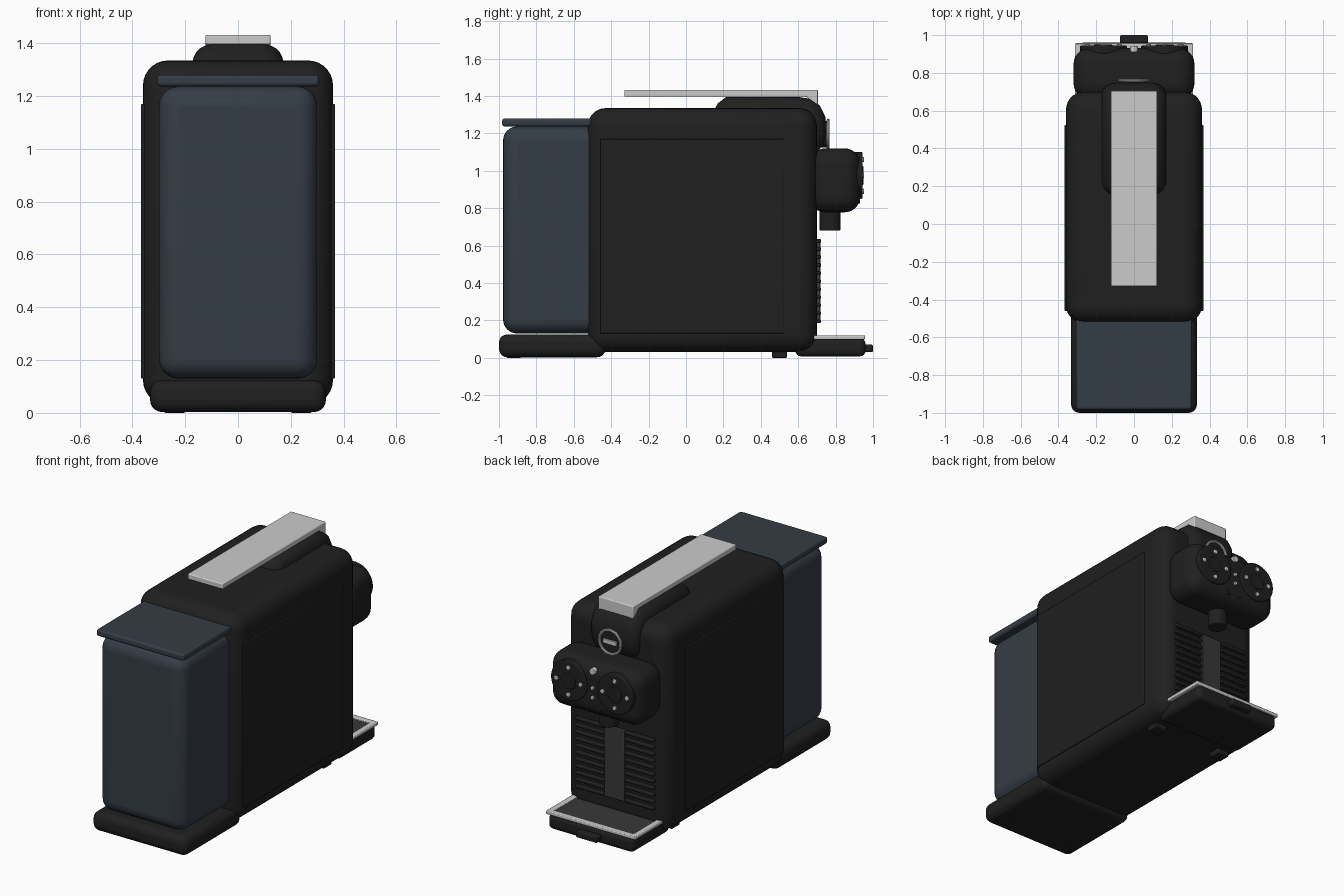
import bpy, bmesh, math

if "Cube" in bpy.data.objects:
    bpy.data.objects.remove(bpy.data.objects["Cube"])


def mat(name, c):
    m = bpy.data.materials.new(name)
    m.diffuse_color = (*c, 1)
    m.use_nodes = True
    m.node_tree.nodes["Principled BSDF"].inputs["Base Color"].default_value = m.diffuse_color
    return m


BLACK = mat("black_plastic", (0.014, 0.014, 0.014))
DARK = mat("dark_grey", (0.04, 0.04, 0.042))
TANK = mat("smoked_blue", (0.036, 0.046, 0.059))
SILVER = mat("silver", (0.58, 0.58, 0.58))


def finish(name, bm, m, bevel=0, seg=5):
    bmesh.ops.recalc_face_normals(bm, faces=bm.faces)
    me = bpy.data.meshes.new(name)
    bm.to_mesh(me)
    bm.free()
    me.materials.append(m)
    o = bpy.data.objects.new(name, me)
    bpy.context.collection.objects.link(o)
    if bevel:
        b = o.modifiers.new("round", 'BEVEL')
        b.width, b.segments, b.limit_method = bevel, seg, 'ANGLE'
    bpy.ops.object.select_all(action='DESELECT')
    o.select_set(True)
    bpy.context.view_layer.objects.active = o
    bpy.ops.object.shade_smooth_by_angle(angle=math.radians(35))
    return o


def box(name, x, y, z, m, bevel=0, seg=5):
    bm = bmesh.new()
    bmesh.ops.create_cube(bm, size=1)
    for v in bm.verts:
        v.co = [(r[0] + r[1]) / 2 + c * (r[1] - r[0]) for r, c in zip((x, y, z), v.co)]
    return finish(name, bm, m, bevel, seg)


def profile(name, pts, x, m, bevel=0, seg=3):
    """Side outline in (y, z), extruded across x."""
    bm = bmesh.new()
    f = bm.faces.new([bm.verts.new((x[0], *p)) for p in pts])
    g = bmesh.ops.extrude_face_region(bm, geom=[f])['geom']
    bmesh.ops.translate(bm, vec=(x[1] - x[0], 0, 0),
                        verts=[e for e in g if isinstance(e, bmesh.types.BMVert)])
    return finish(name, bm, m, bevel, seg)


def disc(name, x, z, y0, y1, r, m, bevel=0, n=32):
    """Round part facing +y."""
    bm = bmesh.new()
    bmesh.ops.create_cone(bm, cap_ends=True, segments=n, radius1=r, radius2=r, depth=y1 - y0)
    for v in bm.verts:
        a, b, c = v.co
        v.co = (x + a, (y0 + y1) / 2 + c, z + b)
    return finish(name, bm, m, bevel, 2)


def frame(name, x, y, z, w, m, bevel):
    """Rectangular rim of width w."""
    bm = bmesh.new()
    loops = []
    for d in (0, w):
        for h in z:
            loops.append([bm.verts.new((a, b, h)) for a, b in (
                (x[0] + d, y[0] + d), (x[1] - d, y[0] + d), (x[1] - d, y[1] - d), (x[0] + d, y[1] - d))])
    for p, q in ((0, 1), (1, 3), (3, 2), (2, 0)):
        for i in range(4):
            j = (i + 1) % 4
            bm.faces.new((loops[p][i], loops[p][j], loops[q][j], loops[q][i]))
    return finish(name, bm, m, bevel, 2)


# main housing with side panels
box("body", (-.36, .36), (-.525, .70), (.03, 1.335), BLACK, .095, 7)
for s, side in ((-1, "left"), (1, "right")):
    box(side + "_side_panel", sorted((s * .34, s * .367)), (-.46, .525), (.13, 1.17), BLACK, .004, 2)

# water tank, lid and its base
box("tank_base", (-.333, .333), (-1.0, -.43), (.003, .125), BLACK, .045)
box("water_tank", (-.30, .30), (-.978, -.45), (.13, 1.237), TANK, .075, 6)
box("tank_lid", (-.307, .307), (-.983, -.47), (1.237, 1.28), TANK, .013, 3)

# lever and the hump below it
profile("lever_hump", [(.15, 1.325), (.17, 1.36), (.215, 1.395), (.60, 1.395), (.665, 1.385),
                       (.715, 1.35), (.745, 1.29), (.748, 1.20), (.735, 1.14), (.70, 1.10), (.15, 1.10)],
        (-.172, .172), BLACK, .0)
hump = bpy.data.objects["lever_hump"]
bev = hump.modifiers.new("round", 'BEVEL')
bev.width, bev.segments, bev.limit_method, bev.angle_limit = .07, 5, 'ANGLE', math.radians(60)
profile("lever", [(-.33, 1.396), (-.33, 1.432), (.705, 1.432), (.705, 1.345),
                  (.692, 1.348), (.645, 1.396)], (-.123, .123), SILVER, .006)

# ring ornament with plain bar
disc("ring_disc", 0, 1.195, .70, .757, .07, BLACK, .004)
bpy.ops.mesh.primitive_torus_add(major_radius=.075, minor_radius=.009, major_segments=40,
                                 minor_segments=10, location=(0, .76, 1.195), rotation=(math.pi / 2, 0, 0))
ring = bpy.context.object
ring.name = "trim_ring"
ring.data.materials.append(SILVER)
bpy.ops.object.shade_smooth_by_angle()
box("trim_bar", (-.048, .048), (.75, .767), (1.18, 1.208), SILVER, .003, 2)

# brew head, spout, dials and buttons
box("brew_head", (-.32, .32), (.66, .932), (.778, 1.12), BLACK, .085, 7)
for cx, side in ((-.162, "left"), (.162, "right")):
    disc(side + "_dial", cx, .975, .90, .944, .125, BLACK, .006, 48)
    disc(side + "_dial_centre", cx, .975, .93, .949, .05, BLACK, .004)
    for i in range(4):
        a = i * math.pi / 2
        disc(f"{side}_dial_button_{i}", cx + .085 * math.cos(a), .975 + .085 * math.sin(a),
             .93, .952, .014, SILVER, .003, 16)
for i, (z, r) in enumerate(((1.075, .02), (.97, .012), (.91, .012))):
    disc(f"centre_button_{i}", 0, z, .91, .943, r, SILVER, .003, 16)
for s in (-1, 1):
    disc(f"lower_button_{'left' if s < 0 else 'right'}", s * .04, .84, .88, .93, .015, BLACK, .003, 16)
bm = bmesh.new()
bmesh.ops.create_cone(bm, cap_ends=True, segments=32, radius1=.056, radius2=.056, depth=.15)
bmesh.ops.translate(bm, verts=bm.verts, vec=(0, .77, .755))
finish("spout", bm, BLACK, .006, 2)

# ribbed splash panel
box("splash_plate", (-.07, .07), (.68, .718), (.185, .635), DARK, .004, 2)
for i in range(11):
    z = .195 + i * .043
    for s, side in ((-1, "left"), (1, "right")):
        box(f"{side}_rib_{i}", sorted((s * .072, s * .275)), (.68, .722), (z - .01, z + .01), BLACK, .007, 3)

# drip tray
box("drip_tray", (-.30, .30), (.585, .96), (.008, .105), BLACK, .03, 4)
frame("tray_rim", (-.313, .313), (.66, .957), (.098, .12), .035, SILVER, .005)
box("tray_grate", (-.285, .285), (.685, .93), (.09, .109), DARK)
box("tray_handle", (-.075, .075), (.93, 1.0), (.03, .072), BLACK, .01, 3)

# feet
for x in (-.24, .24):
    for y in (-.92, .5):
        box("foot", (x - .04, x + .04), (y - .04, y + .04), (0, .05), BLACK, .005, 2)
